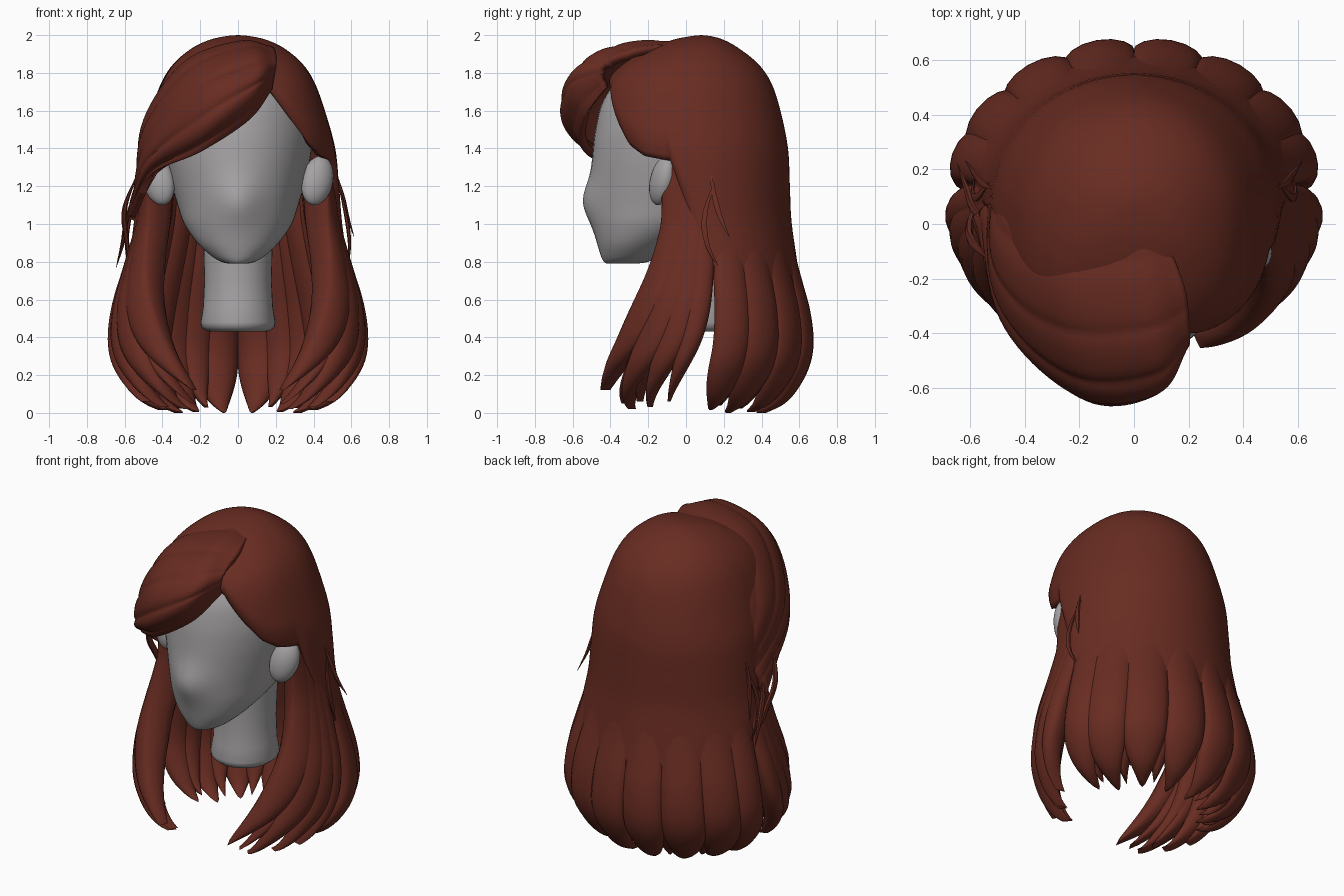
import bpy, bmesh, math, random
from mathutils import Vector as V

if "Cube" in bpy.data.objects:
    bpy.data.objects.remove(bpy.data.objects["Cube"])
random.seed(4)

def material(name, col):
    m = bpy.data.materials.new(name)
    m.diffuse_color = (*col, 1)
    m.use_nodes = True
    m.node_tree.nodes["Principled BSDF"].inputs["Base Color"].default_value = m.diffuse_color
    return m
HAIR = material("auburn hair", (0.138, 0.025, 0.0155))
SKIN = material("grey mannequin", (0.38, 0.365, 0.37))

def cat(pts, t):
    """Catmull-Rom point at t in 0..1"""
    n = len(pts) - 1
    i = min(int(t * n), n - 1)
    f = t * n - i
    p1, p2 = V(pts[i]), V(pts[i + 1])
    p0 = V(pts[i - 1]) if i else p1 * 2 - p2
    p3 = V(pts[i + 2]) if i + 2 <= n else p2 * 2 - p1
    return 0.5 * (2 * p1 + (p2 - p0) * f + (2 * p0 - 5 * p1 + 4 * p2 - p3) * f * f
                  + (3 * p1 - p0 - 3 * p2 + p3) * f ** 3)

def lerp_table(tab, x):
    for a, b in zip(tab, tab[1:]):
        if a[0] <= x <= b[0]:
            f = (x - a[0]) / max(b[0] - a[0], 1e-9)
            return [p + (q - p) * f for p, q in zip(a[1:], b[1:])]
    return tab[-1][1:] if x > tab[-1][0] else tab[0][1:]

def loft(bm, rows, ring=True, caps=True):
    vs = [[bm.verts.new(p) for p in r] for r in rows]
    n = len(vs[0])
    for a, b in zip(vs, vs[1:]):
        for j in range(n if ring else n - 1):
            k = (j + 1) % n
            bm.faces.new((a[j], a[k], b[k], b[j]))
    if ring and caps:
        bm.faces.new(vs[0])
        bm.faces.new(vs[-1])

def finish(name, bm, mat, thick=0, center=(0, 0, 1.3), angle=60):
    bmesh.ops.remove_doubles(bm, verts=bm.verts, dist=0.0004)
    bmesh.ops.recalc_face_normals(bm, faces=bm.faces)
    if thick and sum(f.normal.dot(f.calc_center_median() - V(center)) for f in bm.faces) < 0:
        bmesh.ops.reverse_faces(bm, faces=bm.faces)
    me = bpy.data.meshes.new(name)
    bm.to_mesh(me)
    bm.free()
    me.materials.append(mat)
    ob = bpy.data.objects.new(name, me)
    bpy.context.collection.objects.link(ob)
    if thick:
        s = ob.modifiers.new("thickness", 'SOLIDIFY')
        s.thickness, s.offset = thick, -1
    bpy.context.view_layer.objects.active = ob
    bpy.ops.object.select_all(action='DESELECT')
    ob.select_set(True)
    bpy.ops.object.shade_smooth_by_angle(angle=math.radians(angle))
    return ob

# Overall hair envelope: z, half width, back y, front y
ENV = [(0, .38, .42, -.36), (.05, .50, .52, -.44), (.13, .59, .59, -.49), (.25, .66, .65, -.51),
       (.38, .68, .67, -.50), (.55, .66, .65, -.48), (.75, .61, .60, -.45), (1.0, .555, .56, -.43),
       (1.2, .535, .55, -.43), (1.4, .515, .54, -.45), (1.6, .46, .50, -.455), (1.75, .405, .45, -.42),
       (1.85, .34, .38, -.33), (1.93, .245, .28, -.19), (1.975, .15, .2, -.07), (1.995, .06, .13, .03),
       (2.0, 0, .08, .08)]
DENSE = []
for i in range(241):                       # smooth the envelope in two triples
    p = cat([r[:3] for r in ENV], i / 240)
    q = cat([(r[0], r[3], 0) for r in ENV], i / 240)
    DENSE.append((p.x, max(p.y, 0), p.z, q.y))

def env(deg, z, off=0.0):
    a, yb, yf = lerp_table(DENSE, z)
    c, h = (yb + yf) / 2, (yb - yf) / 2
    s, k = math.sin(math.radians(deg)), math.cos(math.radians(deg))
    if k < 0 and z > 1:                    # squarer temples
        e = 1 - .2 * min(1, (z - 1) / .3)
        s, k = math.copysign(abs(s) ** e, s), -abs(k) ** e
    return V(((a + off) * s, c + (h + off) * k, z))

# Scalp cap with hairline, long at the back
LINE = [(0, .52), (70, .55), (86, .75), (97, 1.08), (102, 1.335), (120, 1.36), (133, 1.42), (145, 1.54),
        (160, 1.70), (180, 1.73)]
bm = bmesh.new()
cols = [i * 3 - 180 for i in range(120)]
rows = []
for i in range(41):
    t = i / 40
    row = []
    for d in cols:
        end = lerp_table(LINE, abs(d))[0]
        z = 2 - (2 - end) * t ** 1.8
        row.append(env(d, z, -.03 * max(0, (t - .85) / .15) ** 2))
    rows.append(row)
loft(bm, rows, True, False)
finish("scalp_hair", bm, HAIR, .04)

# Tapered locks that follow the envelope
def lock(bm, d0, d1, tip, w0, w1, thick, bulge=.04, z0=1.35, inset=0, power=2.0, taper=.2, point=.6):
    rows = []
    for i in range(41):
        t = i / 40
        t = 1 - (1 - t) ** 1.35
        z = z0 + (tip - z0) * t
        d = d0 + (d1 - d0) * t ** power
        end = max(0, 1 - (max(0, t - 1 + taper) / taper) ** 2) ** point * .98 + .02
        w = (w0 + (w1 - w0) * t) * end
        g = min(1, max(0, (1.2 - z) / .7))
        base = -.04 + .03 * min(1, (z0 - z) / .65) - bulge * .7 * g - inset
        row = []
        for j in range(16):
            u, v = math.cos(j * math.pi / 8), math.sin(j * math.pi / 8)
            o = v * (.012 + bulge * g) if v > 0 else v * thick * end
            row.append(env(d + u * w, z, base + o))
        rows.append(row)
    loft(bm, rows)

bm = bmesh.new()
for s in (1, -1):
    for d0, d1, tip, w in ((10.5, 12, .0, 12), (32, 36, .005, 13), (53, 59, .0, 13), (70, 76, .015, 11)):
        lock(bm, s * d0, s * d1, tip, w, w - .5, .09)
    for d0, d1 in ((20, 25), (42, 50), (62, 70)):                # inner layer
        lock(bm, s * d0, s * d1, .02 + random.random() * .05, 12, 8, .06, inset=.045, point=.8)
finish("back_locks", bm, HAIR)

bm = bmesh.new()
for s in (1, -1):
    for d0, d1, tip, w0, w1, th in ((102, 156, .12, 9, 13, .15), (96, 140, .02, 10, 12, .15),
                                    (90, 121, .03, 10, 10, .12), (85, 106, .06, 8, 7, .10)):
        lock(bm, s * d0, s * d1, tip, w0, w1, th, taper=.42, z0=1.3, point=.9)
    for d1, tip in ((148, .05), (131, .06)):
        lock(bm, s * 99, s * d1, tip, 8, 8, .08, inset=.045, taper=.4, z0=1.25, point=1)
finish("front_locks", bm, HAIR)

# Side-swept fringe: rows from lower edge to crown, each from parting to tip
FRINGE = [[(.18, -.42, 1.71), (.06, -.53, 1.55), (-.19, -.53, 1.385), (-.46, -.31, 1.26), (-.585, .02, 1.04)],
          [(.19, -.44, 1.77), (.08, -.61, 1.68), (-.17, -.635, 1.52), (-.46, -.38, 1.33), (-.585, .04, 1.10)],
          [(.20, -.43, 1.83), (.09, -.59, 1.80), (-.20, -.60, 1.68), (-.47, -.35, 1.43), (-.58, .07, 1.15)],
          [(.20, -.37, 1.88), (.05, -.46, 1.905), (-.25, -.45, 1.79), (-.48, -.25, 1.52), (-.565, .10, 1.2)],
          [(.18, -.22, 1.93), (.02, -.25, 1.96), (-.27, -.23, 1.86), (-.475, -.1, 1.59), (-.55, .13, 1.25)],
          [(.09, .02, 1.975), (-.02, .05, 1.985), (-.25, .06, 1.885), (-.44, .10, 1.64), (-.52, .17, 1.3)]]
bm = bmesh.new()
rows = []
for i in range(71):
    s = i / 70
    row = []
    for j in range(41):
        t = j / 40
        p = cat([cat(r, t) for r in FRINGE], s)
        groove = (1 - abs(math.sin(math.pi * (s * 5 + .5 + .3 * t)))) ** 2
        n = (p - V((0, 0, 1.45))).normalized()
        sink = .05 * max(0, (s - .75) / .25) ** 2 + .06 * min(1, s * 2) * max(0, (t - .8) / .2) ** 2
        row.append(p + n * (.012 - sink - .018 * (1 - .6 * s) * groove * math.sin(math.pi * (.08 + .84 * t))))
    rows.append(row)
loft(bm, rows, False)
finish("swept_fringe", bm, HAIR, .045)

# Thin stray strands
def strand(bm, pts, r):
    rows = []
    for i in range(21):
        t = i / 20
        p = cat(pts, t)
        rr = r * math.sin(math.pi * (.04 + .95 * t)) + .001
        rows.append([p + V((rr * .6 * math.cos(k * math.pi / 3), rr * math.sin(k * math.pi / 3), 0)) for k in range(6)])
    loft(bm, rows)
bm = bmesh.new()
for s in (1, -1):
    strand(bm, [(s * .52, .13, 1.27), (s * .555, .15, 1.15), (s * .58, .18, 1.04), (s * .615, .23, .93)], .016)
    strand(bm, [(s * .53, .15, 1.22), (s * .57, .10, 1.05), (s * .59, .11, .9), (s * .58, .18, .75)], .016)
strand(bm, [(-.54, .0, 1.2), (-.59, .06, 1.02), (-.61, .12, .9), (-.645, .22, .77)], .02)
strand(bm, [(-.54, -.12, 1.25), (-.60, -.05, 1.08), (-.59, .03, .92), (-.56, .08, .72)], .024)
finish("stray_strands", bm, HAIR)

# Head: z, half width, front y, back y
HEAD = [(.79, .05, -.42, -.26), (.80, .09, -.435, -.20), (.83, .14, -.45, -.14), (.90, .215, -.47, -.02),
        (1.0, .285, -.49, .2), (1.1, .32, -.50, .34), (1.22, .355, -.50, .42), (1.36, .385, -.495, .46),
        (1.5, .395, -.48, .46), (1.65, .37, -.44, .43), (1.78, .28, -.34, .36), (1.88, .12, -.15, .2)]
bm = bmesh.new()
rows = []
for i in range(45):
    t = i / 44
    p, q = cat([r[:3] for r in HEAD], t), cat([(r[0], r[3], 0) for r in HEAD], t)
    z, w, yf, yb = p.x, p.y, p.z, q.y
    row = []
    for k in range(48):
        a = k * math.tau / 48
        x, c = w * math.sin(a), math.cos(a)
        y = (yf + yb) / 2 - (yb - yf) / 2 * c
        if c > 0:                          # gentle nose ridge
            y -= .045 * math.exp(-((z - 1.12) / .12) ** 2 - (x / .11) ** 2)
        row.append(V((x, y, z)))
    rows.append(row)
loft(bm, rows)
finish("head", bm, SKIN)

# Neck
bm = bmesh.new()
rows = []
for z, r in ((.43, .14), (.435, .17), (.455, .193), (.48, .198), (.56, .185), (.7, .178), (.85, .182), (1.0, .19)):
    rows.append([V((r * math.cos(k * math.tau / 40), .07 + r * 1.05 * math.sin(k * math.tau / 40)
                    + .02 * (z - .43), z)) for k in range(40)])
loft(bm, rows)
finish("neck", bm, SKIN, angle=70)

# Ears
for s, side in ((1, "right"), (-1, "left")):
    bpy.ops.mesh.primitive_uv_sphere_add(segments=24, ring_count=16, location=(s * .42, -.125, 1.23),
                                         rotation=(math.radians(-8), s * math.radians(17), s * math.radians(20)))
    ob = bpy.context.object
    ob.name = side + "_ear"
    ob.scale = (.085, .062, .135)
    ob.data.materials.append(SKIN)
    bpy.ops.object.shade_smooth()
